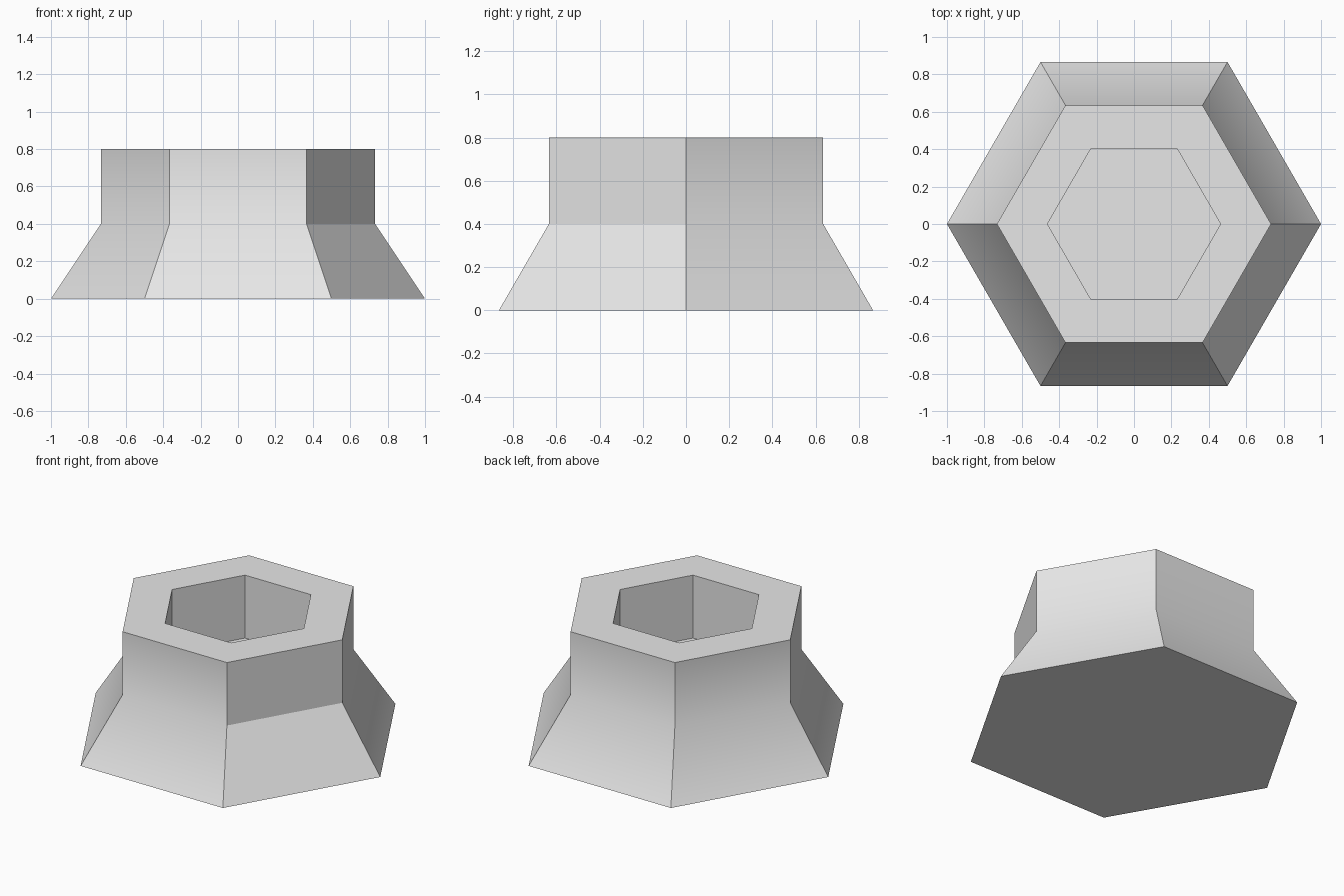
import bpy, bmesh, math

cube = bpy.data.objects.get("Cube")
if cube:
    bpy.data.objects.remove(cube)

SIDES = 6
# Profile as (radius, height): flared foot, straight collar, rim, socket
PROFILE = [(1.0, 0.0), (0.733, 0.4), (0.733, 0.8), (0.463, 0.8), (0.463, 0.4)]


def add_ring(bm, radius, height):
    step = math.tau / SIDES
    return [bm.verts.new((radius * math.cos(i * step), radius * math.sin(i * step), height))
            for i in range(SIDES)]


# One flat grey
grey = bpy.data.materials.new("light_grey")
colour = (0.8, 0.8, 0.8, 1.0)
grey.use_nodes = True
grey.diffuse_color = colour
grey.node_tree.nodes["Principled BSDF"].inputs["Base Color"].default_value = colour

# Loft the hexagonal rings, then close the underside and the socket floor
bm = bmesh.new()
rings = [add_ring(bm, r, z) for r, z in PROFILE]
for low, high in zip(rings, rings[1:]):
    for i in range(SIDES):
        j = (i + 1) % SIDES
        bm.faces.new((low[i], low[j], high[j], high[i]))
bm.faces.new(list(reversed(rings[0])))
bm.faces.new(rings[-1])
bmesh.ops.recalc_face_normals(bm, faces=bm.faces)

# Smooth only the bend between foot and collar, except on the front left side
for face in bm.faces:
    face.smooth = True
for edge in bm.edges:
    edge.smooth = False
bend = rings[1]
for i in range(SIDES - 1):
    bm.edges.get((bend[i], bend[i + 1])).smooth = True

mesh = bpy.data.meshes.new("hexagonal_socket_base")
bm.to_mesh(mesh)
bm.free()
mesh.materials.append(grey)
base = bpy.data.objects.new("hexagonal_socket_base", mesh)
bpy.context.collection.objects.link(base)
